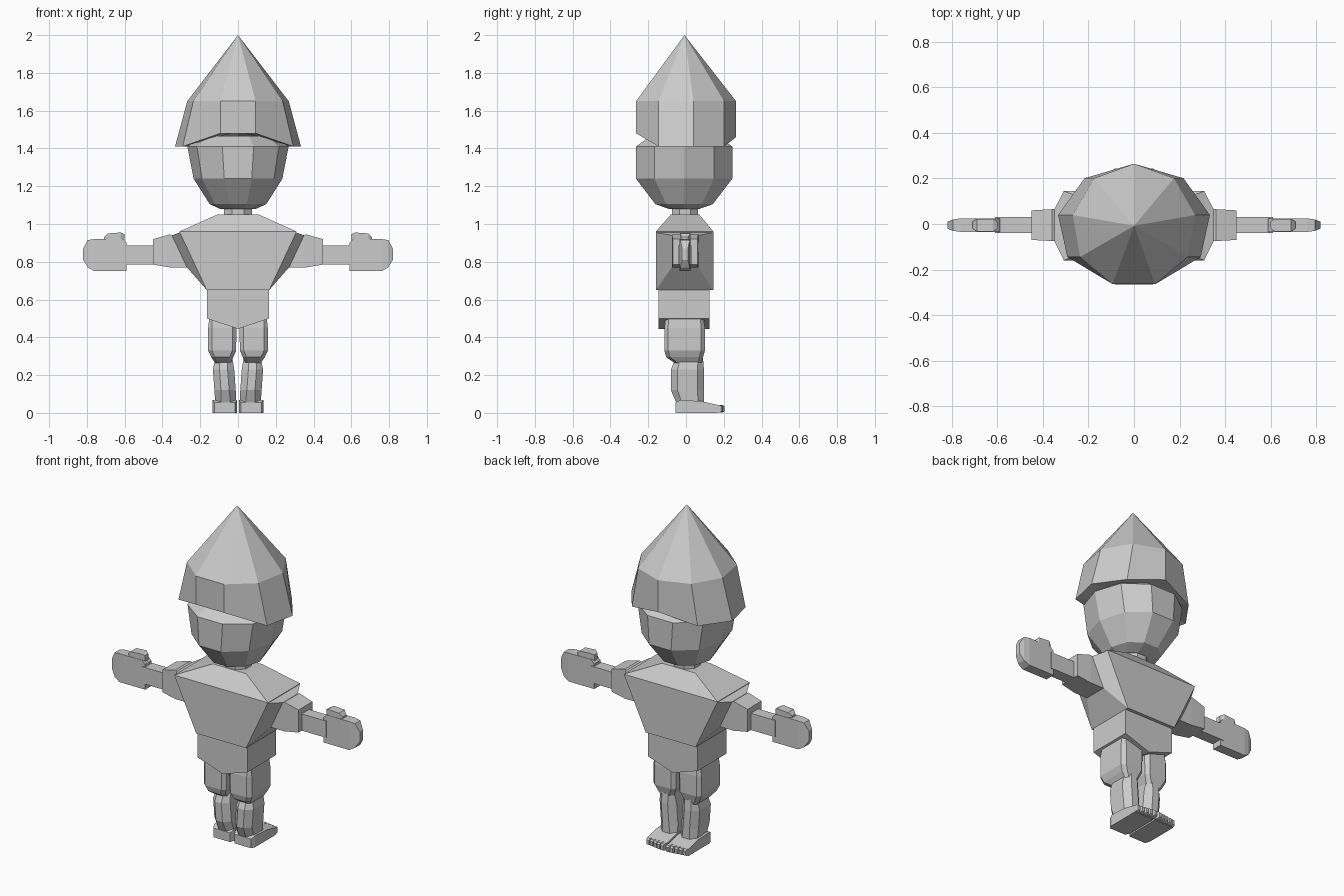
import bpy
import bmesh
from math import sin, cos, radians, tau

cube = bpy.data.objects.get("Cube")
if cube:
    bpy.data.objects.remove(cube, do_unlink=True)

grey = bpy.data.materials.new("plain grey")
COLOR = (0.6, 0.6, 0.6, 1)
grey.diffuse_color = COLOR
grey.use_nodes = True
grey.node_tree.nodes["Principled BSDF"].inputs["Base Color"].default_value = COLOR


def loft(name, rings, mirror=False, tip=None, base=None):
    """Skin a list of equal rings; close the ends with caps or points."""
    bm = bmesh.new()
    rows = [[bm.verts.new(p) for p in ring] for ring in rings]
    n = len(rows[0])
    for a, b in zip(rows, rows[1:]):
        for i in range(n):
            bm.faces.new((a[i], a[(i + 1) % n], b[(i + 1) % n], b[i]))
    for row, point in ((rows[0], base), (rows[-1], tip)):
        if point:
            v = bm.verts.new(point)
            for i in range(n):
                bm.faces.new((row[i], row[(i + 1) % n], v))
        else:
            bm.faces.new(row)
    bmesh.ops.recalc_face_normals(bm, faces=bm.faces)
    mesh = bpy.data.meshes.new(name)
    bm.to_mesh(mesh)
    bm.free()
    mesh.materials.append(grey)
    obj = bpy.data.objects.new(name, mesh)
    bpy.context.collection.objects.link(obj)
    if mirror:
        obj.modifiers.new("mirror", "MIRROR").use_mirror_merge = False
    return obj


def across_z(z, x0, x1, y0, y1):
    return [(x0, y0, z), (x1, y0, z), (x1, y1, z), (x0, y1, z)]


def across_x(x, y0, y1, z0, z1, lean=0):
    return [(x, y0, z0), (x, y1, z0), (x + lean, y1, z1), (x + lean, y0, z1)]


def across_y(y, x0, x1, z0, z1):
    return [(x0, y, z0), (x1, y, z0), (x1, y, z1), (x0, y, z1)]


def chamfered(z, x0, x1, y0, y1, c):
    """Rectangle with its corners cut by c."""
    return [(x0 + c, y0, z), (x1 - c, y0, z), (x1, y0 + c, z), (x1, y1 - c, z),
            (x1 - c, y1, z), (x0 + c, y1, z), (x0, y1 - c, z), (x0, y0 + c, z)]


def oval(n, z, rx, ry, cy=0.0, start=0):
    return [(rx * cos(radians(start) + tau * i / n),
             cy + ry * sin(radians(start) + tau * i / n), z) for i in range(n)]


# Pointed hat with a brim that flares sideways and lifts at front and back
crown = oval(9, 1.65, 0.273, 0.273, -0.008, 90)
brim = []
for x, y, z in crown:
    side = abs(x) > 0.12
    drop = 1.41 if side else (1.48 if y < 0 else 1.46)
    brim.append((x * (1.24 if side else 1), y, drop))
loft("hat", [brim, crown], tip=(0, -0.008, 2), base=(0, 0, 1.49))

# Head, widest under the hat
loft("head", [oval(10, z, rx, ry, -0.01) for z, rx, ry in (
    (1.08, 0.095, 0.085), (1.105, 0.15, 0.16), (1.24, 0.235, 0.268),
    (1.41, 0.268, 0.268), (1.465, 0.19, 0.19))])
loft("neck", [oval(8, z, 0.08, 0.075, -0.005, 22.5) for z in (1.03, 1.1)])

# Torso, broad at the shoulders
loft("torso", [across_z(0.65, -0.165, 0.165, -0.16, 0.145),
               across_z(0.96, -0.31, 0.31, -0.16, 0.145),
               across_z(1.05, -0.11, 0.11, -0.08, 0.07)])

# Shoulder growing out of the torso side into the upper arm
loft("upper_arm", [across_x(0.165, -0.16, 0.145, 0.65, 0.955, 0.143),
                   across_x(0.27, -0.075, 0.065, 0.77, 0.94, 0.08),
                   across_x(0.36, -0.075, 0.065, 0.77, 0.945),
                   across_x(0.45, -0.07, 0.06, 0.785, 0.92)], mirror=True)
loft("forearm", [across_x(x, -0.04, 0.03, 0.785, 0.885) for x in (0.44, 0.61)],
     mirror=True)
loft("hand", [across_x(0.59, -0.035, 0.025, 0.75, 0.9),
              across_x(0.61, -0.035, 0.025, 0.75, 0.92),
              across_x(0.76, -0.035, 0.025, 0.75, 0.92),
              across_x(0.795, -0.03, 0.02, 0.77, 0.915),
              across_x(0.82, -0.02, 0.01, 0.81, 0.87)], mirror=True)
loft("thumb", [across_x(0.6, -0.02, 0.01, 0.91, 0.945),
               across_x(0.62, -0.033, 0.023, 0.9, 0.955),
               across_x(0.69, -0.033, 0.023, 0.9, 0.95),
               across_x(0.71, -0.02, 0.01, 0.9, 0.93)], mirror=True)

# Hips with a V-shaped underside
profile = ((-0.165, 0.66), (-0.165, 0.5), (0, 0.445), (0.165, 0.5), (0.165, 0.66))
loft("hips", [[(x, y, z) for x, z in profile] for y in (-0.145, 0.125)])

# Legs
loft("thigh", [chamfered(0.52, 0.01, 0.15, -0.105, 0.09, 0.015),
               chamfered(0.45, 0.008, 0.158, -0.115, 0.1, 0.02),
               chamfered(0.33, 0.01, 0.158, -0.115, 0.1, 0.02),
               chamfered(0.295, 0.025, 0.142, -0.105, 0.09, 0.02),
               chamfered(0.25, 0.045, 0.11, -0.04, 0.08, 0.015)], mirror=True)
loft("shin", [chamfered(0.29, 0.03, 0.12, -0.055, 0.09, 0.025),
              chamfered(0.23, 0.02, 0.133, -0.08, 0.095, 0.035),
              chamfered(0.12, 0.012, 0.125, -0.08, 0.095, 0.035),
              chamfered(0.05, 0.01, 0.12, -0.05, 0.095, 0.03)], mirror=True)

# Foot wedge with five small toes
loft("foot", [across_y(-0.055, 0.015, 0.125, 0, 0.055),
              across_y(-0.03, 0.005, 0.135, 0, 0.068),
              across_y(0.08, 0.005, 0.135, 0, 0.062),
              across_y(0.168, 0.005, 0.135, 0, 0.042)], mirror=True)
for i in range(5):
    x = 0.006 + i * 0.026
    tip_y = 0.205 - i * 0.004
    loft(f"toe_{i + 1}", [across_y(0.16, x, x + 0.023, 0.003, 0.042),
                          across_y(tip_y - 0.01, x, x + 0.023, 0.003, 0.042),
                          across_y(tip_y, x + 0.004, x + 0.019, 0.008, 0.034)],
         mirror=True)
